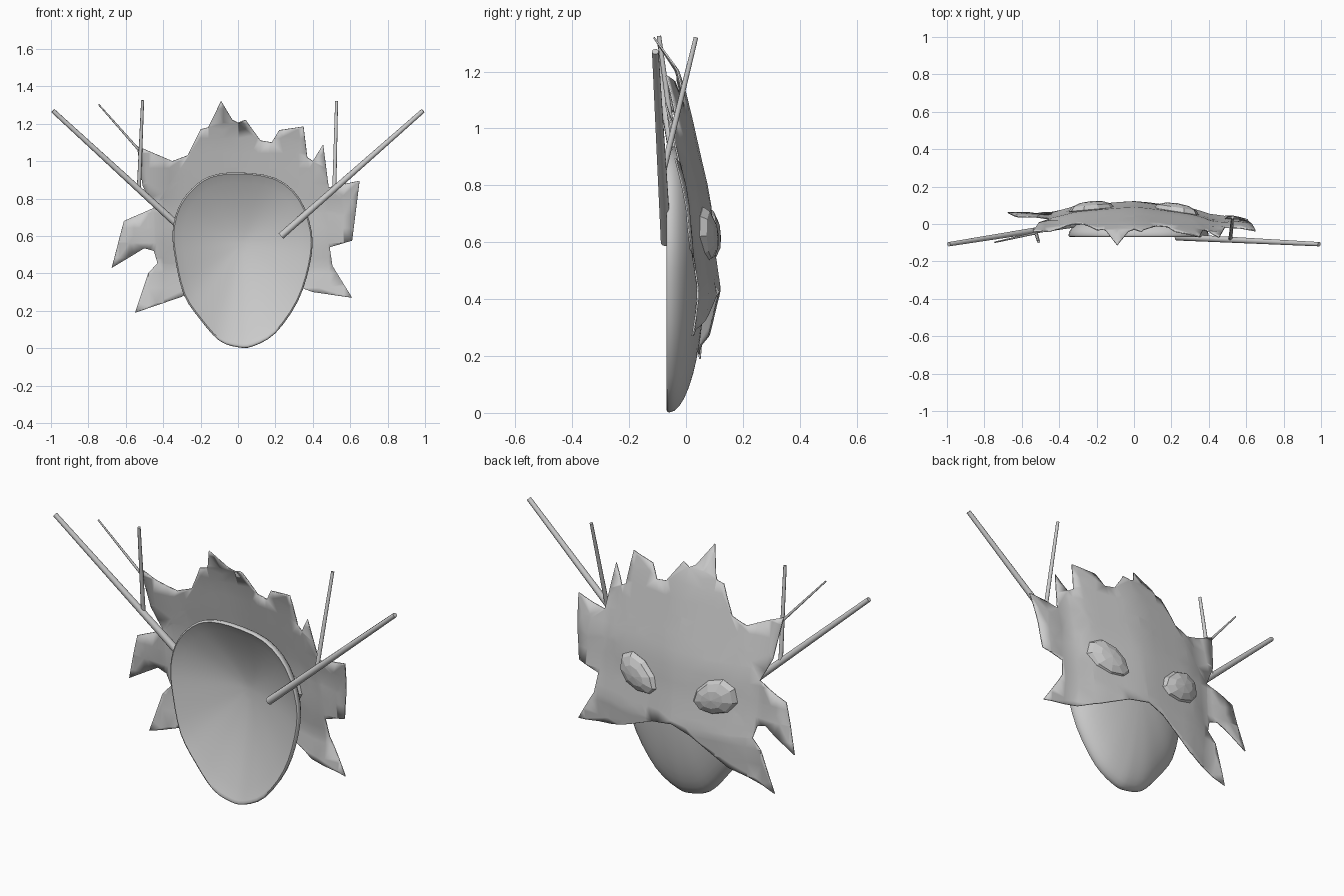
import bpy, bmesh, math
from mathutils import Vector, Matrix

if "Cube" in bpy.data.objects:
    bpy.data.objects.remove(bpy.data.objects["Cube"])


def finish(name, bm, angle=None):
    bmesh.ops.recalc_face_normals(bm, faces=bm.faces)
    me = bpy.data.meshes.new(name)
    bm.to_mesh(me)
    bm.free()
    ob = bpy.data.objects.new(name, me)
    bpy.context.collection.objects.link(ob)
    if angle:
        bpy.ops.object.select_all(action='DESELECT')
        ob.select_set(True)
        bpy.context.view_layer.objects.active = ob
        bpy.ops.object.shade_smooth_by_angle(angle=math.radians(angle))
    return ob


def smooth_loop(pts, n):
    # closed Catmull-Rom curve through pts
    out, k = [], len(pts)
    P = [Vector(p) for p in pts]
    for i in range(k):
        a, b, c, d = P[i - 1], P[i], P[(i + 1) % k], P[(i + 2) % k]
        for j in range(n):
            t = j / n
            out.append(0.5 * (2 * b + (c - a) * t + (2 * a - 5 * b + 4 * c - d) * t * t
                              + (3 * b - a - 3 * c + d) * t ** 3))
    return out


# face bowl: concave front, rounded rim, domed back
face_outline = [(0, .94), (.2, .91), (.33, .80), (.395, .62), (.385, .45), (.32, .25),
                (.2, .08), (.08, .01), (0, .005), (-.1, .04), (-.2, .15), (-.29, .285),
                (-.335, .47), (-.35, .62), (-.32, .75), (-.25, .85), (-.15, .92)]
rim = smooth_loop(face_outline, 3)
centre = Vector((.02, .56))
rings = []
for i in range(1, 10):                       # inside, centre to rim
    s = .96 * i / 9
    rings.append((s, -.064 + .122 * (1 - (s / .96) ** 1.6)))
rings += [(.98, -.069), (.995, -.066)]
for i in range(11):                          # back, rim to centre
    s = math.cos(i / 11 * math.pi / 2)
    rings.append((s, -.06 + .13 * math.sqrt(1 - s * s)))
bm = bmesh.new()
loops = []
for s, y in rings:
    pts = [centre + (p - centre) * s for p in rim]
    loops.append([bm.verts.new((p.x, y, p.y)) for p in pts])
n = len(rim)
for a, b in zip(loops, loops[1:]):
    for i in range(n):
        bm.faces.new((a[i], a[(i + 1) % n], b[(i + 1) % n], b[i]))
for loop, y in ((loops[0], .058), (loops[-1], .071)):
    c = bm.verts.new((centre.x, y, centre.y))
    for i in range(n):
        bm.faces.new((loop[i], loop[(i + 1) % n], c))
finish("face_bowl", bm, 50)

# spiky crest sheet, folded along a centre ridge
crest = [(-.09, 1.32), (-.03, 1.22), (0, 1.205), (.04, 1.22), (.12, 1.11), (.18, 1.10),
         (.22, 1.165), (.35, 1.185), (.37, 1.02), (.40, 1.0), (.455, 1.09), (.485, .86),
         (.65, .895), (.61, .575), (.49, .54), (.505, .44), (.61, .27), (.40, .30),
         (.28, .345), (.12, .415), (0, .435), (-.1, .40), (-.3, .275), (-.55, .19),
         (-.48, .40), (-.43, .455), (-.45, .52), (-.50, .535), (-.675, .43), (-.61, .68),
         (-.45, .75), (-.51, .87), (-.54, 1.08), (-.35, 1.0), (-.27, 1.03),
         (-.20, 1.17), (-.16, 1.18)]
crest = crest[::-1]
ridge = [(.15, .095), (.27, .105), (.43, .12), (.6, .095), (.75, .085), (.9, .05),
         (1.1, .005), (1.2, -.025), (1.33, -.115)]


def sheet_y(x, z):
    k = .14 if x > 0 else .09
    fall = k * (math.sqrt(x * x + .0025) - .05) / .95
    fall += .02 * math.exp(-((abs(x) - .44) / .07) ** 2)      # dip towards the bowl rim
    for (z0, y0), (z1, y1) in zip(ridge, ridge[1:]):
        if z <= z1:
            return y0 + (y1 - y0) * (z - z0) / (z1 - z0) - fall
    return ridge[-1][1]


bm = bmesh.new()
f = bm.faces.new([bm.verts.new((x, 0, z)) for x, z in crest])
f.normal_update()
bmesh.ops.triangulate(bm, faces=[f], ngon_method='EAR_CLIP')
for axis, lo, count in ((0, -.637, 17), (2, .243, 14)):
    for i in range(count):
        co, no = Vector(), Vector()
        co[axis] = lo + .08 * i
        no[axis] = 1
        bmesh.ops.bisect_plane(bm, geom=bm.verts[:] + bm.edges[:] + bm.faces[:],
                               plane_co=co, plane_no=no)
bmesh.ops.triangulate(bm, faces=bm.faces[:])
for v in bm.verts:
    v.co.y = sheet_y(v.co.x, v.co.z)
sheet = finish("crest_sheet", bm, 40)
m = sheet.modifiers.new("thickness", 'SOLIDIFY')
m.thickness = .006
m.offset = 0

# faceted slanted eyes on the domed side, lying along the sheet
for side, yaw, y, name in ((1, -9, .067, "eye_right"), (-1, 5, .078, "eye_left")):
    bm = bmesh.new()
    bmesh.ops.create_uvsphere(bm, u_segments=9, v_segments=6, radius=1)
    bmesh.ops.rotate(bm, verts=bm.verts, matrix=Matrix.Rotation(math.pi / 2, 3, 'X'))
    for v in bm.verts:
        v.co.z *= 1 + .2 * v.co.x * side
    M = (Matrix.Translation((side * .225, y, .62))
         @ Matrix.Rotation(math.radians(yaw), 4, 'Z')
         @ Matrix.Rotation(math.radians(-25 * side), 4, 'Y')
         @ Matrix.Diagonal((.13, .045, .088, 1)))
    bmesh.ops.transform(bm, matrix=M, verts=bm.verts)
    finish(name, bm)


# straight sticks
def stick(name, a, b, r1, r2):
    a, b = Vector(a), Vector(b)
    d = b - a
    bm = bmesh.new()
    bmesh.ops.create_cone(bm, cap_ends=True, segments=10, radius1=r1, radius2=r2, depth=d.length)
    M = Matrix.Translation((a + b) / 2) @ d.to_track_quat('Z', 'Y').to_matrix().to_4x4()
    bmesh.ops.transform(bm, matrix=M, verts=bm.verts)
    finish(name, bm, 40)


stick("long_stick_right", (.23, -.07, .60), (.99, -.108, 1.27), .019, .012)
stick("long_stick_left", (-.28, .005, .62), (-.99, -.108, 1.27), .019, .012)
stick("upright_stick_right", (.515, -.08, .85), (.527, .035, 1.32), .011, .008)
stick("upright_stick_left", (-.53, -.03, .85), (-.51, -.095, 1.325), .011, .008)
stick("thin_twig", (-.53, -.05, 1.06), (-.745, -.098, 1.303), .007, .004)
